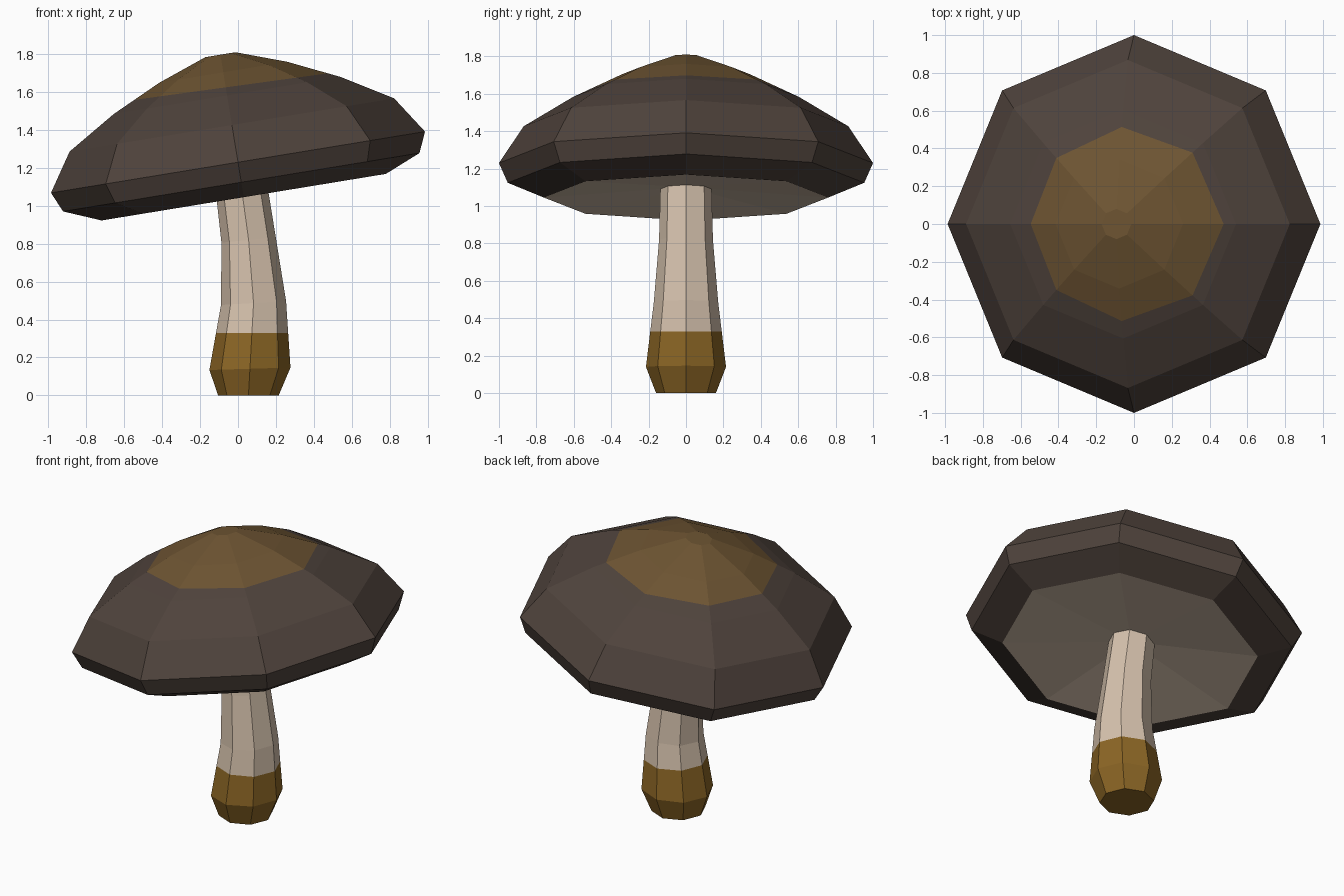
import bpy, bmesh, math
from mathutils import Vector, Matrix

if "Cube" in bpy.data.objects:
    bpy.data.objects.remove(bpy.data.objects["Cube"])

SIDES = 8


def material(name, srgb):
    lin = [((c / 255 + 0.055) / 1.055) ** 2.4 for c in srgb]
    m = bpy.data.materials.new(name)
    m.diffuse_color = (*lin, 1)
    m.use_nodes = True
    m.node_tree.nodes["Principled BSDF"].inputs["Base Color"].default_value = m.diffuse_color
    return m


cap_brown = material("cap_brown", (79, 67, 60))
spot_gold = material("spot_gold", (109, 84, 50))
cream = material("cream", (214, 194, 173))
base_gold = material("base_gold", (140, 102, 37))


def loft(bm, rings):
    """Rings are (centre x, z, radius, tilt); joins neighbouring octagons."""
    loops = []
    for cx, z, r, tilt in rings:
        mat = Matrix.Translation((cx, 0, z)) @ Matrix.Rotation(-tilt, 4, 'Y')
        loops.append([bm.verts.new(mat @ Vector((r * math.cos(a), r * math.sin(a), 0)))
                      for a in (math.tau * i / SIDES for i in range(SIDES))])
    for lo, hi in zip(loops, loops[1:]):
        for i in range(SIDES):
            j = (i + 1) % SIDES
            bm.faces.new((lo[i], lo[j], hi[j], hi[i]))
    return loops


def cut(bm, co, no):
    bmesh.ops.bisect_plane(bm, geom=bm.verts[:] + bm.edges[:] + bm.faces[:],
                           plane_co=co, plane_no=no)


def finish(bm, name, mats):
    me = bpy.data.meshes.new(name)
    bm.to_mesh(me)
    bm.free()
    for m in mats:
        me.materials.append(m)
    ob = bpy.data.objects.new(name, me)
    bpy.context.collection.objects.link(ob)
    return ob


# Cap: tilted octagonal dome, (radius, height along the cap axis)
TILT = math.radians(9.3)
ORIGIN = Vector((0, 0, 1.23))
axis = Vector((-math.sin(TILT), 0, math.cos(TILT)))


def on_axis(r, h):
    c = ORIGIN + axis * h
    return (c.x, c.z, r, TILT)


profile = [(0.76, -0.187), (0.953, -0.107), (1.0, 0.0), (0.868, 0.199),
           (0.606, 0.357), (0.342, 0.481), (0.08, 0.575)]
bm = bmesh.new()
loops = loft(bm, [on_axis(r, h) for r, h in profile])
bm.faces.new(loops[-1])

# Golden crown on the cap, cut with a slightly flatter plane
spot_co, spot_no = Vector((0, 0, 1.634)), Vector((-0.137, 0, 1)).normalized()
cut(bm, spot_co, spot_no)
for f in bm.faces:
    f.material_index = int((f.calc_center_median() - spot_co).dot(spot_no) > 0)
finish(bm, "cap", [cap_brown, spot_gold])

# Gills: shallow hollow cone under the cap
bm = bmesh.new()
ring = loft(bm, [on_axis(*profile[0])])[0]
tip = bm.verts.new(ORIGIN + axis * -0.13)
for i in range(SIDES):
    bm.faces.new((ring[(i + 1) % SIDES], ring[i], tip))
finish(bm, "gills", [cream])

# Stem: bent octagonal tube with a golden foot
bm = bmesh.new()
loops = loft(bm, [(0.055, 0.0, 0.16, 0), (0.063, 0.14, 0.214, 0.03),
                  (0.082, 0.487, 0.172, 0.06), (0.056, 0.82, 0.144, 0.1),
                  (0.012, 1.14, 0.136, 0.14)])
bm.faces.new(loops[0][::-1])
bm.faces.new(loops[-1])
cut(bm, Vector((0, 0, 0.33)), Vector((0, 0, 1)))
for f in bm.faces:
    f.material_index = int(f.calc_center_median().z < 0.33)
finish(bm, "stem", [cream, base_gold])
